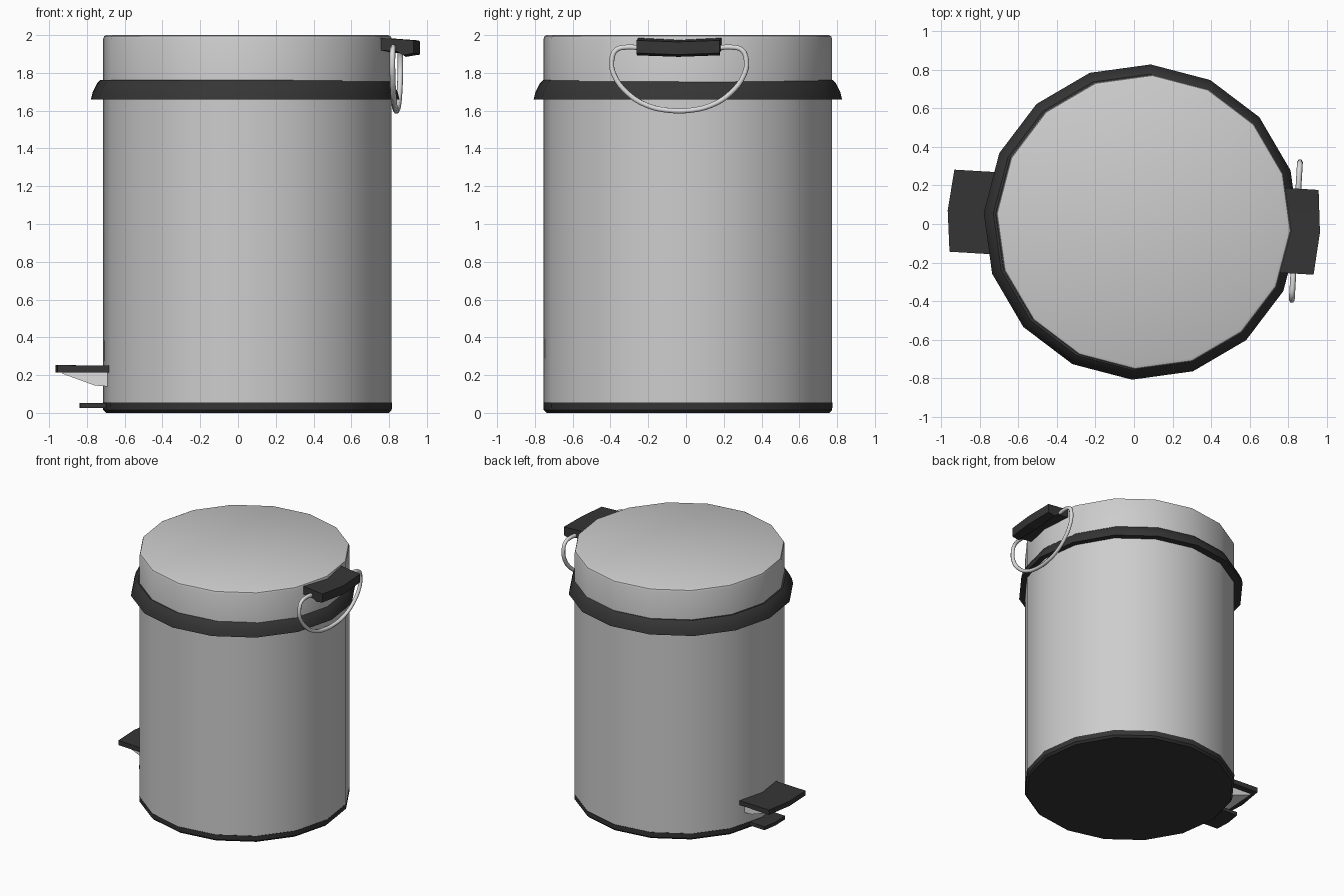
import bpy, bmesh, math
from mathutils import Matrix

if "Cube" in bpy.data.objects:
    bpy.data.objects.remove(bpy.data.objects["Cube"])

SIDES = 16
# whole bin is turned slightly and sits a little right of centre
PLACE = Matrix.Translation((0.05, 0.01, 0)) @ Matrix.Rotation(math.radians(-3.4), 4, 'Z')


def material(name, value):
    m = bpy.data.materials.new(name)
    m.diffuse_color = (value, value, value, 1)
    m.use_nodes = True
    m.node_tree.nodes["Principled BSDF"].inputs["Base Color"].default_value = m.diffuse_color
    return m


STEEL = material("brushed steel", 0.61)
BRIGHT = material("bright metal", 0.72)
BLACK = material("black plastic", 0.036)


def finish(name, bm, mat, smooth=30):
    bmesh.ops.recalc_face_normals(bm, faces=bm.faces)
    me = bpy.data.meshes.new(name)
    bm.to_mesh(me)
    bm.free()
    ob = bpy.data.objects.new(name, me)
    bpy.context.collection.objects.link(ob)
    ob.matrix_world = PLACE
    me.materials.append(mat)
    bpy.ops.object.select_all(action='DESELECT')
    ob.select_set(True)
    bpy.context.view_layer.objects.active = ob
    bpy.ops.object.shade_smooth_by_angle(angle=math.radians(smooth))
    return ob


def lathe(name, profile, mat, closed=False):
    """Turn (radius, z) points around z; ends are capped unless closed."""
    bm = bmesh.new()
    rings = []
    for r, z in profile:
        rings.append([bm.verts.new((r * math.cos(math.tau * i / SIDES),
                                    r * math.sin(math.tau * i / SIDES), z))
                      for i in range(SIDES)])
    pairs = list(zip(rings, rings[1:]))
    if closed:
        pairs.append((rings[-1], rings[0]))
    else:
        bm.faces.new(rings[0])
        bm.faces.new(rings[-1])
    for a, b in pairs:
        for i in range(SIDES):
            j = (i + 1) % SIDES
            bm.faces.new((a[i], a[j], b[j], b[i]))
    return finish(name, bm, mat)


def bar(name, profile, half, mat, bow=0.0, dip=0.0):
    """Sweep an (x, z) outline along y; the middle bows outward and dips."""
    bm = bmesh.new()
    far = max(abs(x) for x, z in profile)
    rows = []
    for y, k in ((-half, 0), (0, 1), (half, 0)):
        row = []
        for x, z in profile:
            push = bow * k * math.copysign(1, x) if abs(x) > far - 0.01 else 0
            row.append(bm.verts.new((x + push, y, z - dip * k)))
        rows.append(row)
    bm.faces.new(rows[0])
    bm.faces.new(rows[-1])
    n = len(profile)
    for a, b in zip(rows, rows[1:]):
        for i in range(n):
            j = (i + 1) % n
            bm.faces.new((a[i], a[j], b[j], b[i]))
    return finish(name, bm, mat, 5)


# bin body, lid and base
lathe("base", [(0.75, 0), (0.765, 0.015), (0.767, 0.054)], BLACK)
lathe("body", [(0.765, 0.05), (0.765, 1.70)], STEEL)
lathe("lid", [(0.765, 1.70), (0.765, 1.98), (0.76, 1.994), (0.747, 2.0)], STEEL)

# flared collar under the lid
collar = lathe("collar", [(0.755, 1.66), (0.818, 1.66), (0.808, 1.70), (0.785, 1.745),
                          (0.768, 1.762), (0.755, 1.762)], BLACK, closed=True)
collar.location.x -= 0.012

# grip on the right of the lid
bar("handle_grip", [(0.72, 1.985), (0.895, 1.972), (0.895, 1.905), (0.84, 1.893),
                    (0.81, 1.912), (0.72, 1.92)], 0.22, BLACK, bow=0.02, dip=0.008)

# wire loop hanging from the grip
half_loop = [(0.06, 1.602), (0.17, 1.628), (0.27, 1.69), (0.345, 1.79),
             (0.357, 1.865), (0.335, 1.92), (0.28, 1.936), (0.2, 1.932)]
loop = [(-y, z) for y, z in reversed(half_loop)] + half_loop
curve = bpy.data.curves.new("wire_path", 'CURVE')
curve.dimensions = '3D'
curve.bevel_depth = 0.015
curve.bevel_resolution = 1
curve.resolution_u = 4
spline = curve.splines.new('BEZIER')
spline.bezier_points.add(len(loop) - 1)
for p, (y, z) in zip(spline.bezier_points, loop):
    p.co = (0.79, y, z)
    p.handle_left_type = p.handle_right_type = 'AUTO'
wire = bpy.data.objects.new("wire_handle", curve)
bpy.context.collection.objects.link(wire)
wire.matrix_world = PLACE
curve.materials.append(BRIGHT)

# foot pedal, its bracket and the stabilising foot
bar("pedal", [(-0.74, 0.25), (-0.74, 0.228), (-0.72, 0.215), (-0.995, 0.215),
              (-0.995, 0.253), (-0.72, 0.25)][2:], 0.213, BLACK, bow=0.022)
bar("pedal_bracket", [(-0.73, 0.216), (-0.97, 0.216), (-0.97, 0.207),
                      (-0.80, 0.145), (-0.73, 0.14)], 0.165, BRIGHT)
bar("stabiliser_foot", [(-0.72, 0.025), (-0.88, 0.025), (-0.88, 0.052),
                        (-0.72, 0.052)], 0.12, BLACK, bow=0.012)
